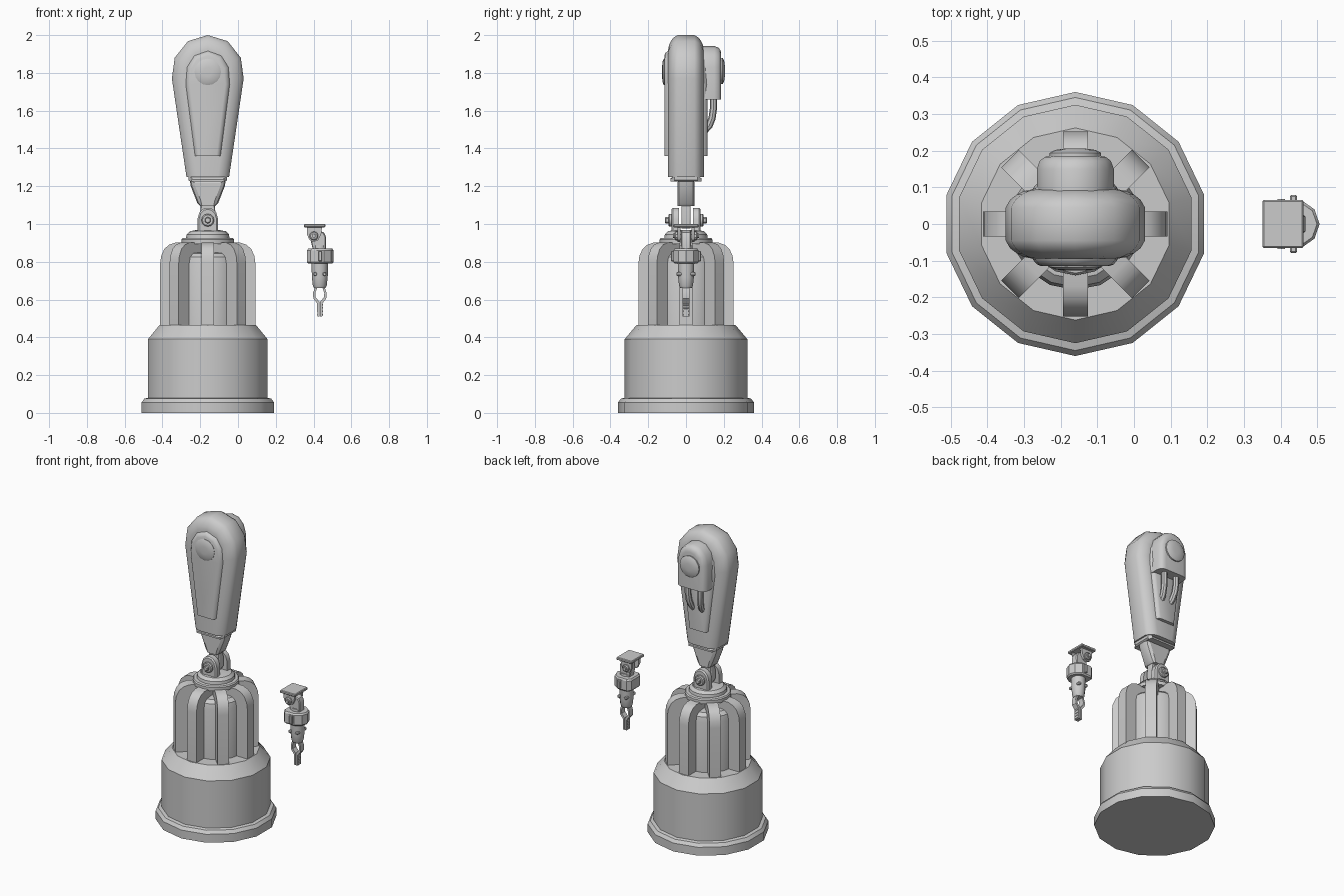
import bpy, bmesh, math
from mathutils import Vector, Matrix

if "Cube" in bpy.data.objects:
    bpy.data.objects.remove(bpy.data.objects["Cube"])

CX = -0.16   # arm axis
GX = 0.435   # gripper axis

grey = bpy.data.materials.new("plain grey")
grey.diffuse_color = (0.6, 0.6, 0.6, 1)
grey.use_nodes = True
grey.node_tree.nodes["Principled BSDF"].inputs["Base Color"].default_value = grey.diffuse_color


def finish(name, bm, matrix=Matrix(), angle=32):
    bmesh.ops.transform(bm, matrix=matrix, verts=bm.verts)
    bmesh.ops.recalc_face_normals(bm, faces=bm.faces)
    me = bpy.data.meshes.new(name)
    bm.to_mesh(me)
    bm.free()
    me.materials.append(grey)
    ob = bpy.data.objects.new(name, me)
    bpy.context.collection.objects.link(ob)
    bpy.ops.object.select_all(action='DESELECT')
    ob.select_set(True)
    bpy.context.view_layer.objects.active = ob
    bpy.ops.object.shade_smooth_by_angle(angle=math.radians(angle))
    return ob


def skin(name, rings, matrix=Matrix(), angle=32):
    """Closed surface through a list of equal-length rings."""
    bm = bmesh.new()
    vs = [[bm.verts.new(p) for p in ring] for ring in rings]
    n = len(vs[0])
    for a, b in zip(vs, vs[1:]):
        for i in range(n):
            j = (i + 1) % n
            bm.faces.new((a[i], a[j], b[j], b[i]))
    bm.faces.new(vs[0])
    bm.faces.new(vs[-1])
    return finish(name, bm, matrix, angle)


def lathe(name, profile, n, loc=(0, 0, 0), side=0, start=math.pi / 2):
    """Turned part; side -1 / +1 points its axis to the front / back."""
    rings = [[(r * math.cos(start + math.tau * i / n), r * math.sin(start + math.tau * i / n), z)
              for i in range(n)] for r, z in profile]
    return skin(name, rings, Matrix.Translation(loc) @ Matrix.Rotation(-side * math.pi / 2, 4, 'X'))


def inset(outline, d):
    """Shrink a counter-clockwise outline, keeping its lowest edge level."""
    zmin, out, n = min(p[1] for p in outline), [], len(outline)
    for i in range(n):
        p0, p, p1 = (Vector(outline[k % n]) for k in (i - 1, i, i + 1))
        a, b = (p - p0).normalized(), (p1 - p).normalized()
        na, nb = Vector((-a.y, a.x)), Vector((-b.y, b.x))
        q = p + (na + nb) * d / max(0.4, 1 + na.dot(nb))
        out.append((q.x, zmin if abs(p.y - zmin) < 1e-6 else q.y))
    return out


def slab(name, outline, layers, loc=(0, 0, 0), rot=0, angle=32):
    """Outline in x/z carried through layers of (y, inset)."""
    rings = [[(x, y, z) for x, z in inset(outline, d)] for y, d in layers]
    return skin(name, rings, Matrix.Translation(loc) @ Matrix.Rotation(rot, 4, 'Z'), angle)


def sym(half):
    return half + [(-x, z) for x, z in reversed(half) if x > 0]


def box(name, x0, x1, y0, y1, z0, z1, bevel=0.004):
    bm = bmesh.new()
    bmesh.ops.create_cube(bm, size=1)
    bmesh.ops.scale(bm, vec=(x1 - x0, y1 - y0, z1 - z0), verts=bm.verts)
    bmesh.ops.bevel(bm, geom=bm.edges[:], offset=bevel, segments=1, affect='EDGES')
    return finish(name, bm, Matrix.Translation(((x0 + x1) / 2, (y0 + y1) / 2, (z0 + z1) / 2)))


def tube(name, pts, r, n=8):
    pts = [Vector(p) for p in pts]
    rings = []
    for i, p in enumerate(pts):
        t = (pts[min(i + 1, len(pts) - 1)] - pts[max(i - 1, 0)]).normalized()
        u = Vector((1, 0, 0))
        v = t.cross(u).normalized()
        rings.append([p + r * (math.cos(math.tau * k / n) * u + math.sin(math.tau * k / n) * v)
                      for k in range(n)])
    return skin(name, rings)


# ---- pedestal ----
lathe("base", [(.36, 0), (.36, .055), (.345, .075), (.325, .08), (.325, .39), (.262, .465)], 14, (CX, 0, 0))
lathe("core", [(.18, .44), (.18, .79), (.172, .825), (.15, .845), (.10, .85)], 16, (CX, 0, 0))
fin = [(.06, .45), (.252, .45), (.252, .79), (.247, .83), (.23, .868), (.205, .89), (.17, .902), (.06, .902)]
for k in range(8):
    slab(f"fin_{k + 1}", fin, [(-.034, 0), (.034, 0)], (CX, 0, 0), k * math.pi / 4)
lathe("collar", [(.14, .895), (.14, .918), (.134, .925), (.115, .927), (.112, .945), (.095, .962), (.06, .968)],
      16, (CX, 0, 0))

# ---- wrist joint ----
ear = sym([(.055, .95), (.055, 1.025), (.045, 1.06), (.025, 1.08), (0, 1.086)])
for s in (-1, 1):
    y0, y1 = sorted((s * .036, s * .078))
    lay = [(y0, 0), (y1 - .008, 0), (y1, .008)] if s > 0 else [(y0, .008), (y0 + .008, 0), (y1, 0)]
    slab("joint_ear", ear, lay, (CX, 0, 0))
    lathe("joint_boss", [(.034, .07), (.034, .088), (.028, .093)], 12, (CX, 0, 1.02), s)
    lathe("joint_bolt", [(.018, .09), (.018, .106), (.013, .111)], 6, (CX, 0, 1.02), s)
slab("joint_tongue", sym([(.022, .975), (.04, 1.0), (.042, 1.04), (.035, 1.13)]),
     [(-.024, .004), (-.018, 0), (.018, 0), (.024, .004)], (CX, 0, 0))

# ---- arm ----
slab("neck", sym([(.04, 1.095), (.055, 1.11), (.09, 1.2), (.097, 1.24)]),
     [(-.046, .022), (-.036, .006), (-.02, 0), (.02, 0), (.036, .006), (.046, .022)], (CX, 0, 0))
slab("neck_lip", sym([(.093, 1.225), (.103, 1.232), (.103, 1.256)]),
     [(-.082, .02), (-.06, 0), (.06, 0), (.082, .02)], (CX, 0, 0))
body = sym([(.113, 1.25), (.19, 1.77), (.175, 1.88), (.105, 1.968), (0, 2.0)])
half = [(.094, .07), (.09, .05), (.08, .03), (.066, .012), (.045, 0)]
slab("arm_body", body, [(-y, d) for y, d in half] + [(y, d) for y, d in reversed(half)], (CX, 0, 0), 0, 40)

# raised panels and round caps, front and back
panel = sym([(.066, 1.36), (.115, 1.74), (.108, 1.83), (.07, 1.89), (0, 1.915)])
for s, word in ((-1, "front"), (1, "back")):
    slab(word + "_panel", panel, [(s * .08, -.006), (s * .098, 0), (s * .11, .01), (s * .115, .022)], (CX, 0, 0))
lathe("front_cap", [(.07, .105), (.07, .117), (.055, .124), (.025, .127)], 16, (CX, 0, 1.805), -1)

# rear pod with cap and hoses
pod = sym([(.105, 1.66), (.105, 1.83), (.088, 1.89), (.05, 1.93), (0, 1.942)])
slab("rear_pod", pod, [(.09, 0), (.15, 0), (.172, .008), (.183, .022), (.186, .04)], (CX, 0, 0), 0, 40)
lathe("rear_cap", [(.07, .18), (.07, .194), (.055, .202), (.025, .206)], 16, (CX, 0, 1.81), 1)
for s in (-1, 1):
    tube("hose", [(CX + s * x, y, z) for x, y, z in
                  ((.045, .145, 1.68), (.045, .145, 1.61), (.042, .138, 1.56),
                   (.037, .122, 1.52), (.033, .098, 1.495))], .019)

# ---- detached gripper: mount plate and hinge ----
mount = box("mount_plate", .35, .462, -.066, .066, .982, 1.0, .004)
for s in (-1, 1):
    y0, y1 = sorted((s * .03, s * .046))
    slab("mount_ear", [(.365, .985), (.365, .945), (.378, .915), (.4, .905), (.425, .915), (.44, .945), (.445, .985)],
         [(y0, 0), (y1, 0)])
    lathe("hinge_boss", [(.024, .04), (.024, .055), (.018, .06)], 10, (.402, 0, .937), s)
    lathe("hinge_bolt", [(.012, .055), (.012, .068)], 6, (.402, 0, .937), s)
slab("hinge_link", [(.385, .91), (.395, .87), (.465, .87), (.467, .93), (.455, .955), (.42, .968), (.39, .955)],
     [(-.026, .005), (-.02, 0), (.02, 0), (.026, .005)])

# palm block: eight-sided, slightly wider towards the middle of its height
plan = [(.365, -.045), (.385, -.066), (.455, -.066), (.492, -.04), (.506, 0),
        (.492, .04), (.455, .066), (.385, .066), (.365, .045)]
skin("palm", [[(GX + (x - GX) * f, y * f, z) for x, y in plan]
              for z, f in ((.79, .9), (.798, 1), (.86, 1), (.87, .9))])
box("palm_rib", .425, .445, -.079, .079, .802, .858)
lathe("palm_neck", [(.036, .86), (.034, .885)], 12, (GX - .003, 0, 0))

# tapered head with bolts
head = [(.03, .66), (.037, .675), (.042, .72), (.044, .80)]
lathe("head", head, 12, (GX - .002, 0, 0))
for s in (-1, 1):
    for dx in (-.025, .025):
        lathe("head_bolt", [(.01, .02), (.01, .046), (.007, .05)], 8, (GX - .002 + dx, 0, .735), s)

# two fingers with toothed tips
finger = [(.02, .68), (.036, .635), (.034, .605), (.014, .58), (.013, .51),
          (.002, .51), (.002, .588), (.022, .612), (.024, .634), (.008, .68)]
for s in (-1, 1):
    pts = [(s * x, z) for x, z in finger]
    slab("finger", pts, [(-.018, 0), (.018, 0)], (GX - .002, 0, 0))
    for k in range(4):
        x = GX - .002 + s * .013
        box("finger_tooth", x - .003, x + .003, -.015, .015, .515 + k * .018, .524 + k * .018, .001)
